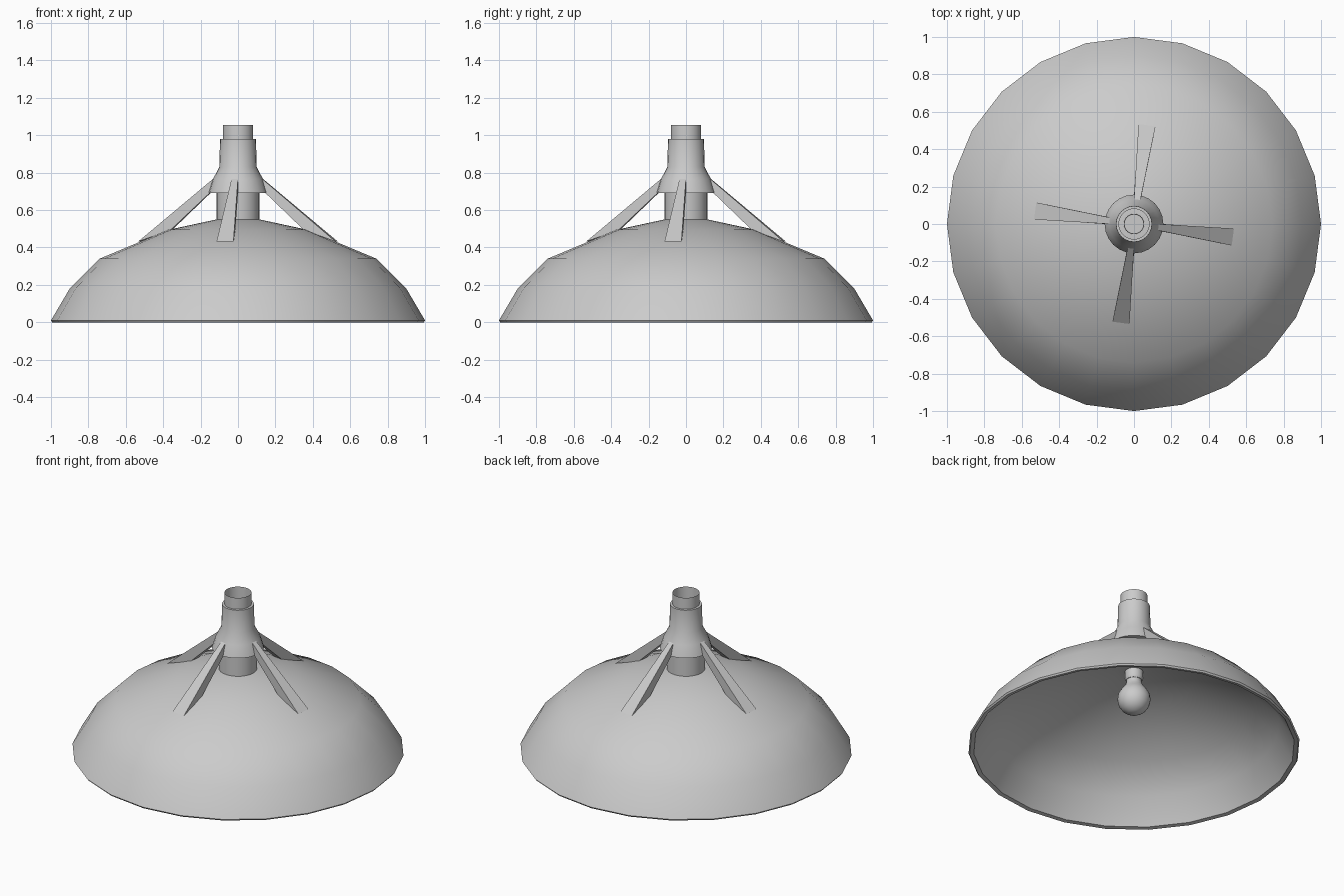
import bpy, bmesh, math
from math import sin, cos, radians

if "Cube" in bpy.data.objects:
    bpy.data.objects.remove(bpy.data.objects["Cube"])


def finish(name, bm, angle=35):
    bmesh.ops.recalc_face_normals(bm, faces=bm.faces)
    me = bpy.data.meshes.new(name)
    bm.to_mesh(me)
    bm.free()
    ob = bpy.data.objects.new(name, me)
    bpy.context.collection.objects.link(ob)
    bpy.ops.object.select_all(action='DESELECT')
    ob.select_set(True)
    bpy.context.view_layer.objects.active = ob
    bpy.ops.object.shade_smooth_by_angle(angle=radians(angle))
    return ob


def lathe(name, profile, sides=24, closed=False):
    """Revolve (radius, z) points around z; radius 0 becomes a pole."""
    bm = bmesh.new()
    rings = []
    for r, z in profile:
        if r == 0:
            rings.append([bm.verts.new((0, 0, z))] * sides)
        else:
            rings.append([bm.verts.new((r * cos(math.tau * i / sides),
                                        r * sin(math.tau * i / sides), z))
                          for i in range(sides)])
    pairs = list(zip(rings, rings[1:]))
    if closed:
        pairs.append((rings[-1], rings[0]))
    for a, b in pairs:
        for i in range(sides):
            j = (i + 1) % sides
            bm.faces.new(list(dict.fromkeys((a[i], a[j], b[j], b[i]))))
    return finish(name, bm)


# Thin domed shade with a rolled rim
lathe("shade", [(0.05, 0.55), (0.115, 0.55), (0.37, 0.495), (0.74, 0.34),
                (0.9, 0.18), (1.0, 0.01), (0.993, 0.0), (0.968, 0.005),
                (0.878, 0.165), (0.725, 0.318), (0.362, 0.47),
                (0.112, 0.525), (0.05, 0.525)], closed=True)

# Neck, flared collar and open cord tube
lathe("neck", [(0.115, 0.545), (0.115, 0.69), (0.157, 0.69), (0.134, 0.765),
               (0.1, 0.83), (0.096, 0.98), (0.081, 0.98), (0.081, 1.055)])

# Socket and bulb
lathe("socket", [(0, 0.6), (0.053, 0.6), (0.056, 0.48), (0.048, 0.465), (0, 0.465)])
bulb = [(0.045, 0.48), (0.046, 0.45), (0.056, 0.425)]
bulb += [(0.1 * sin(radians(a)), 0.335 + 0.1 * cos(radians(a)))
         for a in range(48, 180, 22)]
lathe("bulb", bulb + [(0, 0.235)])

# Four tapered braces: (radius, z, half angle) corners
corners = [(0.132, 0.768, 7.5), (0.535, 0.431, 4.9), (0.36, 0.494, 5.2), (0.153, 0.69, 7.5)]
for k in range(4):
    bm = bmesh.new()
    centre = 90 * k - 7.5
    left, right = [[bm.verts.new((r * cos(radians(centre + s * h)),
                                  r * sin(radians(centre + s * h)), z))
                    for r, z, h in corners] for s in (1, -1)]
    bm.faces.new(left)
    bm.faces.new(right[::-1])
    for i in range(4):
        j = (i + 1) % 4
        bm.faces.new((left[i], right[i], right[j], left[j]))
    finish(f"brace_{k + 1}", bm, 20)
